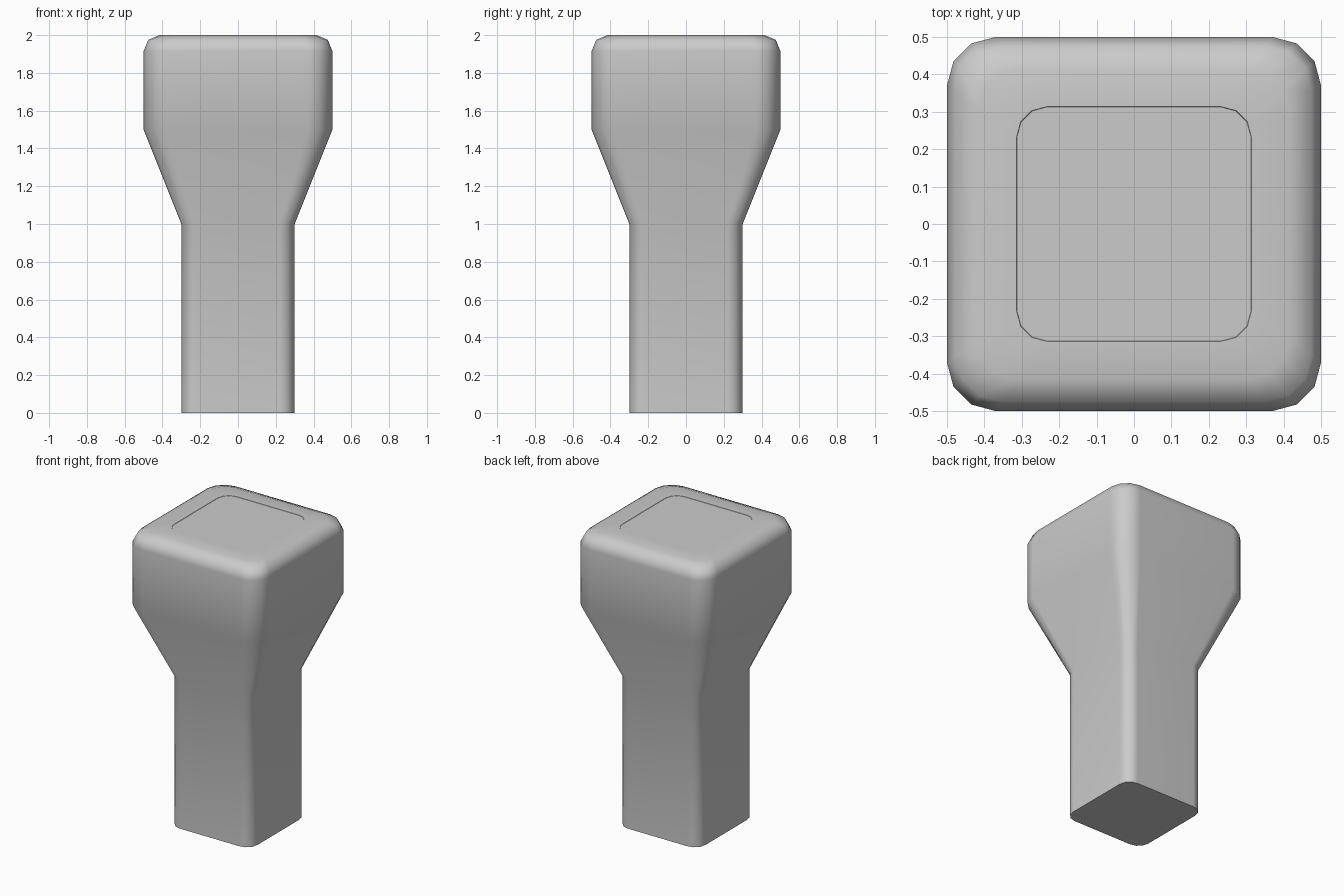
import bpy, bmesh
from math import radians, cos, sin, pi

if "Cube" in bpy.data.objects:
    bpy.data.objects.remove(bpy.data.objects["Cube"])


def rounded_square(half, z):
    """Square outline with three-segment rounded corners."""
    c, r = half * 0.74, half * 0.26
    pts = []
    for sx, sy, start in ((1, 1, 0), (-1, 1, 90), (-1, -1, 180), (1, -1, 270)):
        for k in range(4):
            a = radians(start + 30 * k)
            pts.append((sx * c + r * cos(a), sy * c + r * sin(a), z))
    return pts


# Side profile: half width, height
R = 0.085
profile = [(0.3, 0.0), (0.3, 1.0), (0.5, 1.5)]
# Rounded top rim
profile += [(0.5 - R + R * cos(k * pi / 4), 2 - R + R * sin(k * pi / 4)) for k in range(3)]
# Fine seam around the top panel
profile += [(0.314, 2.0), (0.313, 1.998)]

# Post: outlines joined into one closed skin
bm = bmesh.new()
rings = [[bm.verts.new(p) for p in rounded_square(h, z)] for h, z in profile]
for low, high in zip(rings, rings[1:]):
    for i in range(len(low)):
        j = (i + 1) % len(low)
        bm.faces.new((low[i], low[j], high[j], high[i]))
bm.faces.new(rings[0][::-1])
bm.faces.new(rings[-1])
bmesh.ops.recalc_face_normals(bm, faces=bm.faces)

mesh = bpy.data.meshes.new("flared_post")
bm.to_mesh(mesh)
bm.free()
post = bpy.data.objects.new("flared_post", mesh)
bpy.context.collection.objects.link(post)

# Smooth sides and rim, sharp base and seam
bpy.context.view_layer.objects.active = post
post.select_set(True)
bpy.ops.object.shade_smooth_by_angle(angle=radians(50))
weighted = post.modifiers.new("weighted_normals", 'WEIGHTED_NORMAL')
weighted.keep_sharp = True
